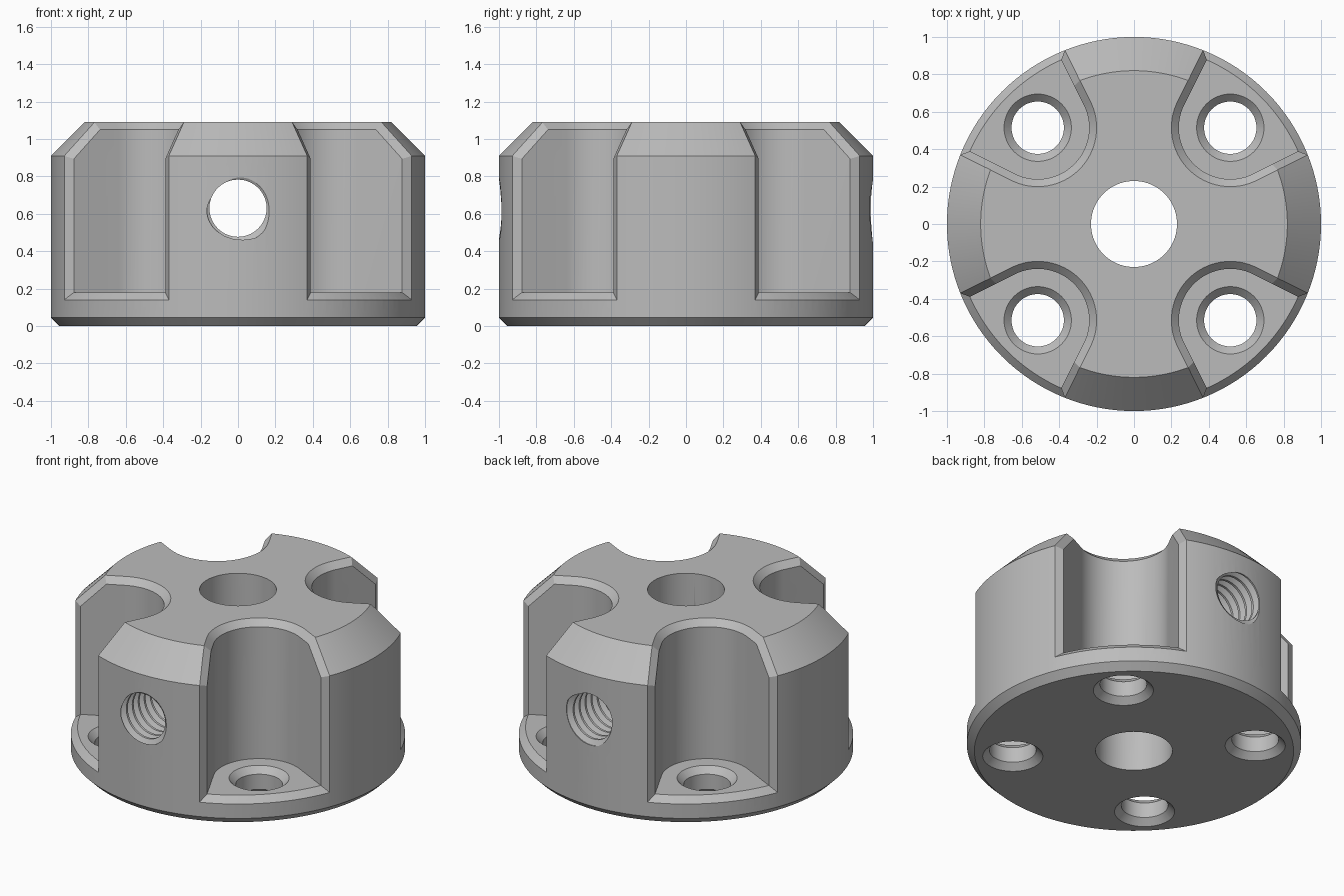
import bpy, bmesh, math
from mathutils import Matrix, Vector

cube = bpy.data.objects.get("Cube")
if cube:
    bpy.data.objects.remove(cube, do_unlink=True)

TOP, SLOPE_Z, FLOOR = 1.09, 0.91, 0.18
EDGE = 0.04                      # chamfer size
SEG = 128


def add_object(name, bm):
    bmesh.ops.recalc_face_normals(bm, faces=bm.faces)
    mesh = bpy.data.meshes.new(name)
    bm.to_mesh(mesh)
    bm.free()
    obj = bpy.data.objects.new(name, mesh)
    bpy.context.collection.objects.link(obj)
    return obj


def loft(name, rings):
    """Skin a stack of equal point rings and cap both ends."""
    bm = bmesh.new()
    rows = [[bm.verts.new(p) for p in ring] for ring in rings]
    n = len(rows[0])
    for low, high in zip(rows, rows[1:]):
        for i in range(n):
            j = (i + 1) % n
            bm.faces.new((low[i], low[j], high[j], high[i]))
    bm.faces.new(rows[0])
    bm.faces.new(rows[-1])
    bmesh.ops.triangulate(bm, faces=[f for f in bm.faces if len(f.verts) == 4])
    return add_object(name, bm)


def lathe(name, profile, seg=SEG):
    angles = [2 * math.pi * i / seg for i in range(seg)]
    return loft(name, [[(r * math.cos(a), r * math.sin(a), z) for a in angles]
                       for r, z in profile])


def subtract(obj, cutter, keep=False):
    cutter.hide_render = True
    mod = obj.modifiers.new("cut", 'BOOLEAN')
    mod.operation, mod.solver, mod.object = 'DIFFERENCE', 'EXACT', cutter
    graph = bpy.context.evaluated_depsgraph_get()
    graph.update()
    mesh = bpy.data.meshes.new_from_object(obj.evaluated_get(graph))
    obj.modifiers.clear()
    obj.data = mesh
    if not keep:
        bpy.data.objects.remove(cutter, do_unlink=True)


# Pocket: round-backed slot whose walls flare outwards, with chamfered rims
CENTRE, POCKET_R, FLARE = 0.728, 0.275, math.radians(18.4)
WALL = Vector((math.cos(FLARE), math.sin(FLARE)))
NORMAL = Vector((-math.sin(FLARE), math.cos(FLARE)))


def wall_point(radius, offset):
    """Point of the offset wall at a given distance from the hub axis."""
    base = Vector((CENTRE, 0)) + NORMAL * (POCKET_R + offset)
    along = base.dot(WALL)
    return base + WALL * (math.sqrt(along ** 2 - base.length_squared + radius ** 2) - along)


def pocket_ring(z):
    rim = max(0, z - (TOP - EDGE))
    slant = EDGE * math.sqrt(2)
    line = SLOPE_Z + 1 - z
    inner = min(1 - EDGE, line - slant) + rim * math.sqrt(2)
    middle = max(min(1, line), inner + 0.001)
    outer = max(min(1 + EDGE, line + slant), middle + 0.001)
    side = [wall_point(1.5, 2 * EDGE), wall_point(outer, 2 * EDGE),
            wall_point(middle, max(EDGE, rim)), wall_point(inner, rim)]
    start, steps = math.pi / 2 + FLARE, 32
    arc = []
    for i in range(steps + 1):
        a = start + (2 * math.pi - 2 * start) * i / steps
        arc.append(Vector((CENTRE + (POCKET_R + rim) * math.cos(a),
                           (POCKET_R + rim) * math.sin(a))))
    mirrored = [Vector((p.x, -p.y)) for p in reversed(side)]
    return [(p.x, p.y, z) for p in side + arc + mirrored]


corner = EDGE * (math.sqrt(2) - 1)
pocket = loft("pocket_cutter", [pocket_ring(z) for z in (
    0.05, SLOPE_Z - corner, SLOPE_Z, SLOPE_Z + corner,
    TOP - EDGE, TOP, TOP + EDGE)])
# The flange under each pocket keeps a chamfered outer edge
subtract(pocket, lathe("flange_form", [(0.96 + FLOOR, 0), (0.96, FLOOR)]))

# Hub body and centre bore
hub = lathe("hub_body", [(0.955, 0), (1, 0.045), (1, SLOPE_Z), (0.82, TOP)])
subtract(hub, lathe("bore_cutter", [(0.23, -0.1), (0.23, 1.3)], 96))

# Four pockets, each with a bolt hole countersunk on both sides
spool = lathe("bolt_hole_cutter", [(0.19, -0.01), (0.14, 0.04), (0.14, 0.14), (0.19, 0.19)], 64)
for obj, shift in ((pocket, 0), (spool, CENTRE)):
    for k in range(4):
        obj.matrix_world = (Matrix.Rotation(math.pi / 4 + k * math.pi / 2, 4, 'Z')
                            @ Matrix.Translation((shift, 0, 0)))
        subtract(hub, obj, keep=k < 3)


def thread_cutter(height, minor, major, pitch, start, turns, seg=40):
    """Helical screw solid along y."""
    bm = bmesh.new()
    steps = ((0, minor), (0.25, minor), (0.56, major), (0.69, major))
    rows = []
    for i in range(4 * turns):
        frac, r = steps[i % 4]
        row = []
        for j in range(seg):
            a = 2 * math.pi * j / seg
            y = start + pitch * (i // 4 + frac + j / seg)
            row.append(bm.verts.new((r * math.sin(a), y, height + r * math.cos(a))))
        rows.append(row)

    def vert(i, j):
        return rows[i][j] if j < seg else rows[i + 4][0]

    last = 4 * turns - 5
    for i in range(last):
        for j in range(seg):
            quad = (vert(i, j), vert(i, j + 1), vert(i + 1, j + 1), vert(i + 1, j))
            bm.faces.new(quad[:3])
            bm.faces.new((quad[0], quad[2], quad[3]))
    # Close both ends with a fan
    for i in (0, last):
        loop = [vert(i, j) for j in range(seg + 1)] + [rows[i + k][0] for k in (3, 2, 1)]
        mid = bm.verts.new((0, sum(v.co.y for v in loop) / len(loop), height))
        for a, b in zip(loop, loop[1:] + loop[:1]):
            bm.faces.new((a, b, mid))
    return add_object("thread_cutter", bm)


# Threaded cross hole from front to back
PITCH = 0.062
subtract(hub, thread_cutter(0.63, 0.153, 0.185, PITCH, -0.97 - PITCH * 4.375, 41))

# Material and shading
grey = bpy.data.materials.new("machined_grey")
grey.use_nodes = True
colour = (0.5, 0.5, 0.5, 1)
grey.diffuse_color = colour
for node in grey.node_tree.nodes:
    if node.type == 'BSDF_PRINCIPLED':
        node.inputs["Base Color"].default_value = colour
hub.data.materials.clear()
hub.data.materials.append(grey)
for face in hub.data.polygons:
    face.material_index = 0

bpy.ops.object.select_all(action='DESELECT')
hub.select_set(True)
bpy.context.view_layer.objects.active = hub
bpy.ops.object.shade_smooth_by_angle(angle=math.radians(25))
